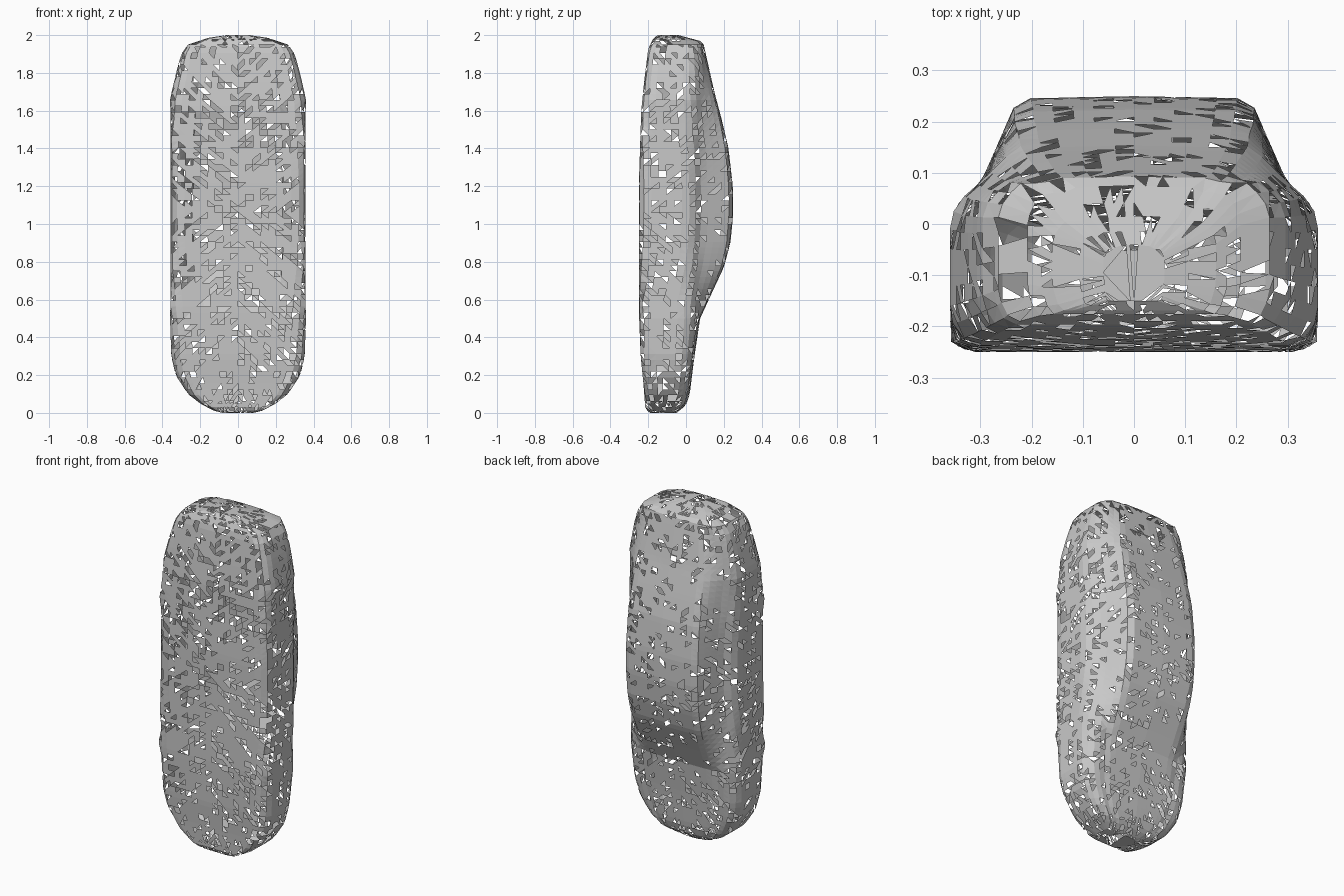
import bpy, bmesh, random
from mathutils import Vector

random.seed(4)
cube = bpy.data.objects.get("Cube")
if cube:
    bpy.data.objects.remove(cube, do_unlink=True)

grey = bpy.data.materials.new("body grey")
grey.use_nodes = True
grey.diffuse_color = (.58, .58, .58, 1)
grey.node_tree.nodes["Principled BSDF"].inputs["Base Color"].default_value = grey.diffuse_color

# Outlines along the length: half width, sill flare, underside, shoulder and roof line
WIDTH = [(0, .08), (.012, .13), (.05, .2), (.1, .265), (.2, .33), (.3, .353), (.5, .36),
         (.6, .357), (1.55, .357), (1.66, .36), (1.8, .328), (1.9, .3), (1.95, .265), (1.985, .16), (2, .06)]
SILL = [(0, .93), (.5, .95), (.58, 1.01), (.66, .97), (1.38, .97), (1.46, 1.01), (1.55, .95), (2, .93)]
UNDER = [(0, -.19), (.02, -.215), (.15, -.225), (.3, -.24), (.55, -.25), (1.2, -.25),
         (1.6, -.237), (1.75, -.222), (1.93, -.2), (1.98, -.175), (2, -.15)]
SHOULDER = [(0, -.06), (.04, -.01), (.1, .008), (.3, .035), (.5, .06), (1, .08), (1.95, .08), (1.97, .06), (2, -.05)]
ROOF = [(0, -.05), (.04, 0), (.1, .02), (.3, .045), (.5, .075), (.62, .13), (.77, .2), (.9, .235),
        (1.05, .25), (1.2, .248), (1.4, .225), (1.55, .19), (1.7, .15), (1.9, .105), (1.965, .09), (2, -.04)]


def sample(curve, z):
    for (a, u), (b, v) in zip(curve, curve[1:]):
        if z <= b:
            return u + (v - u) * (z - a) / (b - a)
    return curve[-1][1]


def section(z, count):
    """Half cross-section from the floor centre to the roof centre, evenly spaced."""
    w, sill, u, s, r = (sample(c, z) for c in (WIDTH, SILL, UNDER, SHOULDER, ROOF))
    waist = u + (s - u) * 0.76
    pts = [(0, u), (.87 * w, u), (sill * w, u + .012), (w, u + .05), (w, waist),
           (.96 * w, (waist + s) / 2), (.84 * w, s), (.65 * w, max(s, r - .015)),
           (.58 * w, max(s, r - .004)), (0, r)]
    pts = [Vector(p) for p in pts]
    lengths = [(b - a).length for a, b in zip(pts, pts[1:])]
    out = []
    for i in range(count):
        d = sum(lengths) * i / (count - 1)
        for a, b, l in zip(pts, pts[1:], lengths):
            if d <= l or b is pts[-1]:
                out.append(a.lerp(b, min(1, d / max(l, 1e-6))))
                break
            d -= l
    return out


# Car body lofted along the length as one open-gapped shell
bm = bmesh.new()
heights = sorted({round(2 * i / 64, 3) for i in range(65)} | {.006, .012, .05, 1.95, 1.978, 1.985, 1.993})
rings = []
for z in heights:
    half = section(z, 28)
    loop = half + [Vector((-p.x, p.y)) for p in half[-2:0:-1]]
    rings.append([bm.verts.new((p.x, p.y, z)) for p in loop])
for low, high in zip(rings, rings[1:]):
    for i in range(len(low)):
        j = (i + 1) % len(low)
        bm.faces.new((low[i], low[j], high[j], high[i]))
bm.faces.new(rings[0][::-1])
bm.faces.new(rings[-1])
bmesh.ops.recalc_face_normals(bm, faces=bm.faces)
bmesh.ops.triangulate(bm, faces=bm.faces)

# Broken panels: leave out scattered triangles, fewer around the cabin
lost = [f for f in bm.faces
        if random.random() < (.14 if f.calc_center_median().y > .1 else .22)]
bmesh.ops.delete(bm, geom=lost, context='FACES')

mesh = bpy.data.meshes.new("car_body")
bm.to_mesh(mesh)
bm.free()
mesh.materials.append(grey)
bpy.context.collection.objects.link(bpy.data.objects.new("car_body", mesh))
